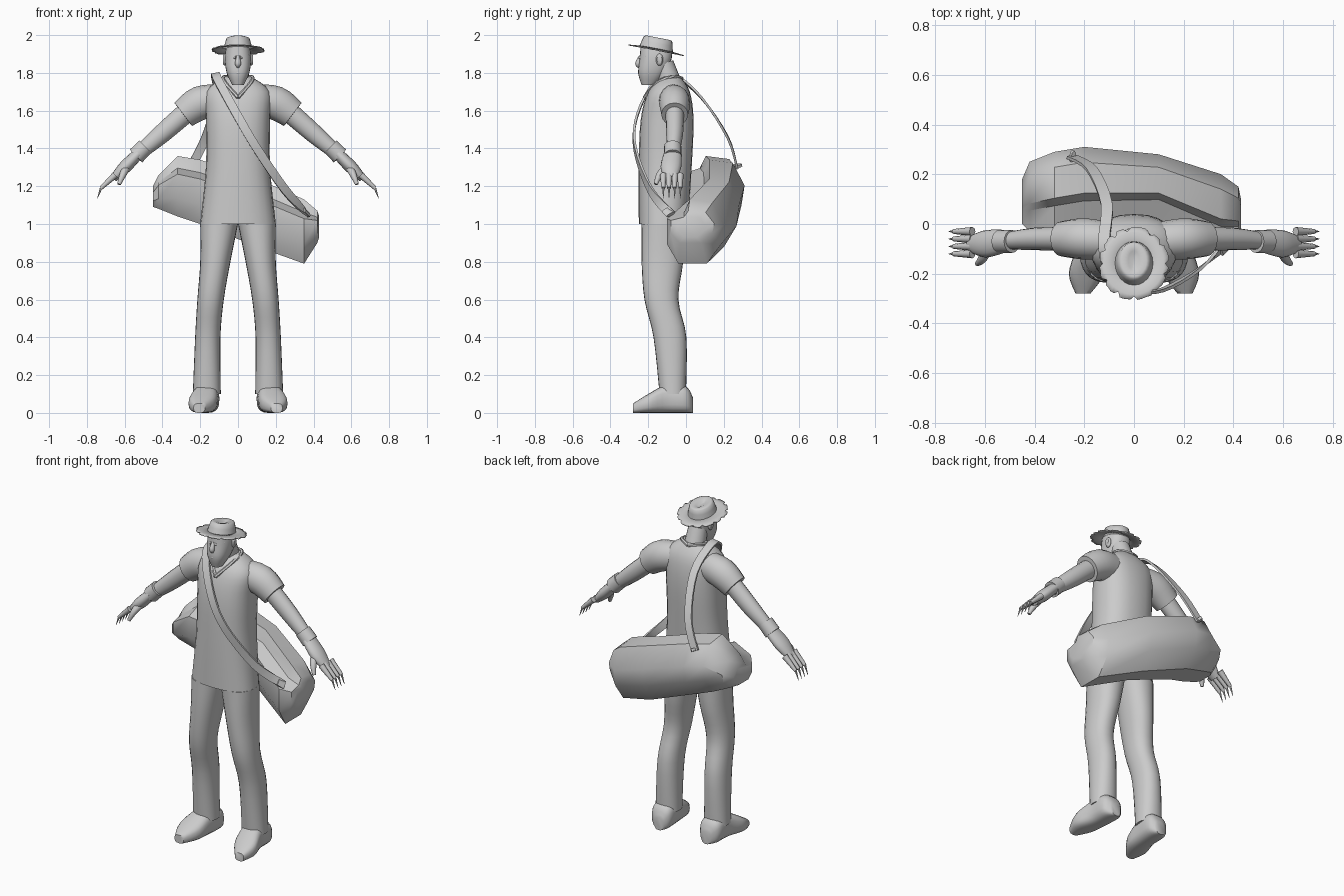
import bpy, bmesh, math, random
from mathutils import Vector, Matrix

random.seed(4)
if "Cube" in bpy.data.objects:
    bpy.data.objects.remove(bpy.data.objects["Cube"], do_unlink=True)

colour = (.6, .6, .6, 1)
grey = bpy.data.materials.new("plain grey")
grey.use_nodes = True
grey.diffuse_color = colour
grey.node_tree.nodes["Principled BSDF"].inputs["Base Color"].default_value = colour


def finish(bm, name, mirror=False, angle=50):
    """Turn a bmesh into a shaded object, optionally mirrored left to right."""
    bmesh.ops.recalc_face_normals(bm, faces=bm.faces)
    mesh = bpy.data.meshes.new(name)
    bm.to_mesh(mesh)
    bm.free()
    mesh.materials.append(grey)
    part = bpy.data.objects.new(name, mesh)
    bpy.context.collection.objects.link(part)
    if mirror:
        part.modifiers.new("mirror", "MIRROR").use_mirror_merge = False
    bpy.ops.object.select_all(action="DESELECT")
    part.select_set(True)
    bpy.context.view_layer.objects.active = part
    bpy.ops.object.shade_smooth_by_angle(angle=math.radians(angle))
    return part


def spline(keys, steps=4):
    """Smooth curve through key tuples of any length."""
    result = []
    last = len(keys) - 1
    for i in range(last):
        before, start, end, after = keys[max(i - 1, 0)], keys[i], keys[i + 1], keys[min(i + 2, last)]
        for step in range(steps):
            t = step / steps
            result.append(tuple(
                b + t * (c - a) / 2 + t * t * (a - 2.5 * b + 2 * c - d / 2)
                + t ** 3 * (d - a + 3 * (b - c)) / 2
                for a, b, c, d in zip(before, start, end, after)))
    return result + [keys[-1]]


def ring(centre, u, v, sides=20, power=2):
    """Superellipse loop around a centre, spanned by two vectors."""
    def bulge(t):
        return math.copysign(abs(t) ** (2 / power), t)
    angles = [math.tau * i / sides for i in range(sides)]
    return [Vector(centre) + Vector(u) * bulge(math.cos(a)) + Vector(v) * bulge(math.sin(a))
            for a in angles]


def skin(bm, loops):
    for lower, upper in zip(loops, loops[1:]):
        for i in range(len(lower)):
            bm.faces.new((lower[i - 1], lower[i], upper[i], upper[i - 1]))


def loft(name, rings, **options):
    bm = bmesh.new()
    loops = [[bm.verts.new(p) for p in loop] for loop in rings]
    skin(bm, loops)
    bm.faces.new(loops[0])
    bm.faces.new(loops[-1])
    return finish(bm, name, **options)


def stack(name, keys, power=2.4, **options):
    """Horizontal rings from z, x centre, x radius, y centre, y radius."""
    return loft(name, [ring((x, y, z), (rx, 0, 0), (0, ry, 0), 24, power)
                       for z, x, rx, y, ry in spline(keys)], **options)


def limb(name, keys, flat=1, sides=16, **options):
    """Tube through x, y, z, radius; flat widens it sideways."""
    points = spline(keys)
    places = [Vector(p[:3]) for p in points]
    rings = []
    for i, place in enumerate(places):
        along = places[min(i + 1, len(places) - 1)] - places[max(i - 1, 0)]
        across = along.cross(Vector((0, 1, 0))).normalized()
        side = across.cross(along).normalized()
        radius = points[i][3]
        rings.append(ring(place, across * radius, side * radius * flat, sides))
    return loft(name, rings, **options)


# Shirt with short sleeves and a V collar
stack("shirt_body", [(1, 0, .2, -.12, .13), (1.3, 0, .17, -.11, .14), (1.55, 0, .17, -.1, .14),
                     (1.7, 0, .17, -.09, .11), (1.78, 0, .07, -.08, .05)], angle=60)
limb("sleeve", [(.08, -.07, 1.66, .08), (.2, -.06, 1.64, .09), (.29, -.06, 1.58, .077)],
     flat=.92, mirror=True)
limb("shirt_collar", [(0, -.22, 1.67, .01), (.07, -.15, 1.75, .01), (.07, -.06, 1.78, .01),
                      (0, -.02, 1.77, .01)], sides=6, mirror=True)

# Arms, gloves and hands
limb("arm", [(.24, -.06, 1.62, .055), (.4, -.06, 1.48, .05), (.54, -.07, 1.36, .035)],
     flat=.9, mirror=True)
limb("glove_cuff", [(.49, -.07, 1.41, .046), (.54, -.07, 1.36, .047)], mirror=True)
limb("hand", [(.53, -.07, 1.37, .03), (.6, -.08, 1.3, .034), (.66, -.08, 1.24, .02)],
     flat=1.6, mirror=True)
limb("thumb", [(.59, -.1, 1.3, .022), (.61, -.14, 1.26, .018), (.63, -.16, 1.21, .01)], mirror=True)
for i, name in enumerate(("little", "ring", "middle", "index")):
    knuckle = Vector((.65, -.12 + .03 * i, 1.26))
    tip = knuckle + Vector((.075, 0, -.07))
    point = tip + Vector((.02, 0, -.055))
    limb(name + "_finger", [(*knuckle, .018), (*tip, .01)], sides=8, mirror=True)
    limb(name + "_claw", [(*tip, .007), (*point, .001)], sides=6, mirror=True)

# Trousers and boots
stack("trouser_leg", [(1, .1, .1, -.12, .115), (.8, .12, .08, -.125, .11), (.6, .145, .07, -.13, .09),
                      (.4, .16, .067, -.085, .087), (.1, .165, .074, -.07, .07)],
      power=2.2, mirror=True)
boot_keys = [(.037, .16, .03, .08), (0, .165, .065, .14), (-.1, .17, .066, .15),
             (-.2, .19, .072, .1), (-.28, .205, .03, .05)]
loft("boot", [ring((x, y, height / 2), (half, 0, 0), (0, 0, height / 2), power=2.8)
              for y, x, half, height in spline(boot_keys)], mirror=True)

# Head and face
stack("head", [(1.735, 0, .03, -.2, .035), (1.8, 0, .06, -.18, .073), (1.88, 0, .07, -.16, .085),
               (1.95, 0, .06, -.16, .08)])
limb("neck", [(0, -.08, 1.73, .062), (0, -.12, 1.85, .055)])
limb("nose", [(0, -.24, 1.89, .008), (0, -.253, 1.85, .016), (0, -.245, 1.83, .008)], sides=8)
limb("brow", [(.01, -.245, 1.88, .008), (.055, -.21, 1.89, .006)], sides=8, mirror=True)
limb("lips", [(-.025, -.235, 1.79, .005), (0, -.247, 1.8, .008), (.025, -.235, 1.79, .005)], sides=8)
limb("ear", [(.06, -.14, 1.87, .025), (.07, -.14, 1.87, .032), (.08, -.14, 1.87, .022)],
     flat=.6, mirror=True)

# Ragged hat brim, notched at random and tipped back
tilt = Matrix.Translation((0, -.158, 1.927)) @ Matrix.Rotation(-.19, 4, "X")
bm = bmesh.new()
count = 60
loops = [[bm.verts.new(p) for p in ring((0, 0, 0), (r, 0, 0), (0, r, 0), count)]
         for r in (.06, .12, .14)]
notches = {k * 5 + random.randint(0, 2) for k in range(count // 5)}
for i, vert in enumerate(loops[-1]):
    vert.co *= .9 if i in notches else random.uniform(.98, 1.02)
skin(bm, loops)
for vert in bm.verts:
    vert.co.y *= 1.06
    vert.co.z = .01 - vert.co.length * .1
brim = finish(bm, "hat_brim")
brim.modifiers.new("thickness", "SOLIDIFY").thickness = .005
brim.matrix_world = tilt

# Hat crown with a long crease sunk in its top
crown_rows = [(0, 1), (.03, .9), (.055, .8), (.06, .65), (.055, .3), (.045, .1)]
crown = loft("hat_crown", [ring((0, 0, z), (.077 * size, 0, 0), (0, .07 * size + .02, 0), 24)
                           for z, size in crown_rows])
crown.matrix_world = tilt

# Duffel bag across the back, hanging lower on the left
outline = [(.4, 1), (.8, .95), (1, .6), (.95, .3), (.7, 0), (.2, 0), (0, .3), (0, .7), (.3, .8)]
stations = [(-.45, 0, .18, 1.09, 1.2), (-.42, -.03, .25, 1.08, 1.26), (-.32, -.02, .29, 1.04, 1.36),
            (-.2, 0, .31, 1, 1.34), (.1, .02, .28, .88, 1.24), (.35, -.1, .2, .79, 1.13),
            (.42, -.08, .15, .9, 1.07), (.43, -.04, .1, .93, 1.04)]
loft("duffel_bag", [[Vector((x, front + (back - front) * p, low + (high - low) * q))
                     for p, q in outline]
                    for x, front, back, low, high in stations], angle=40)

# Shoulder strap, a flat band turned to face away from the body
strap_keys = [(.37, -.08, 1.05), (.25, -.19, 1.18), (.1, -.27, 1.4), (0, -.26, 1.57),
              (-.1, -.17, 1.75), (-.12, -.07, 1.79), (-.11, .08, 1.67), (-.17, .22, 1.46),
              (-.25, .27, 1.3)]
path = [Vector(p) for p in spline(strap_keys)]
bands = []
for i, place in enumerate(path):
    along = (path[min(i + 1, len(path) - 1)] - path[max(i - 1, 0)]).normalized()
    outward = Vector((place.x / 2, (place.y + .1) * 3, max(place.z - 1.5, 0)))
    outward = (outward - along * outward.dot(along)).normalized()
    width = along.cross(outward) * .023
    depth = outward * .006
    bands.append([place + width + depth, place - width + depth,
                  place - width - depth, place + width - depth])
loft("bag_strap", bands, angle=45)
for name, end, inner in (("front", path[0], path[2]), ("back", path[-1], path[-2])):
    limb(name + "_strap_loop", [(*end, .012), (*end.lerp(inner, .5), .012)], flat=2.4, sides=8)
